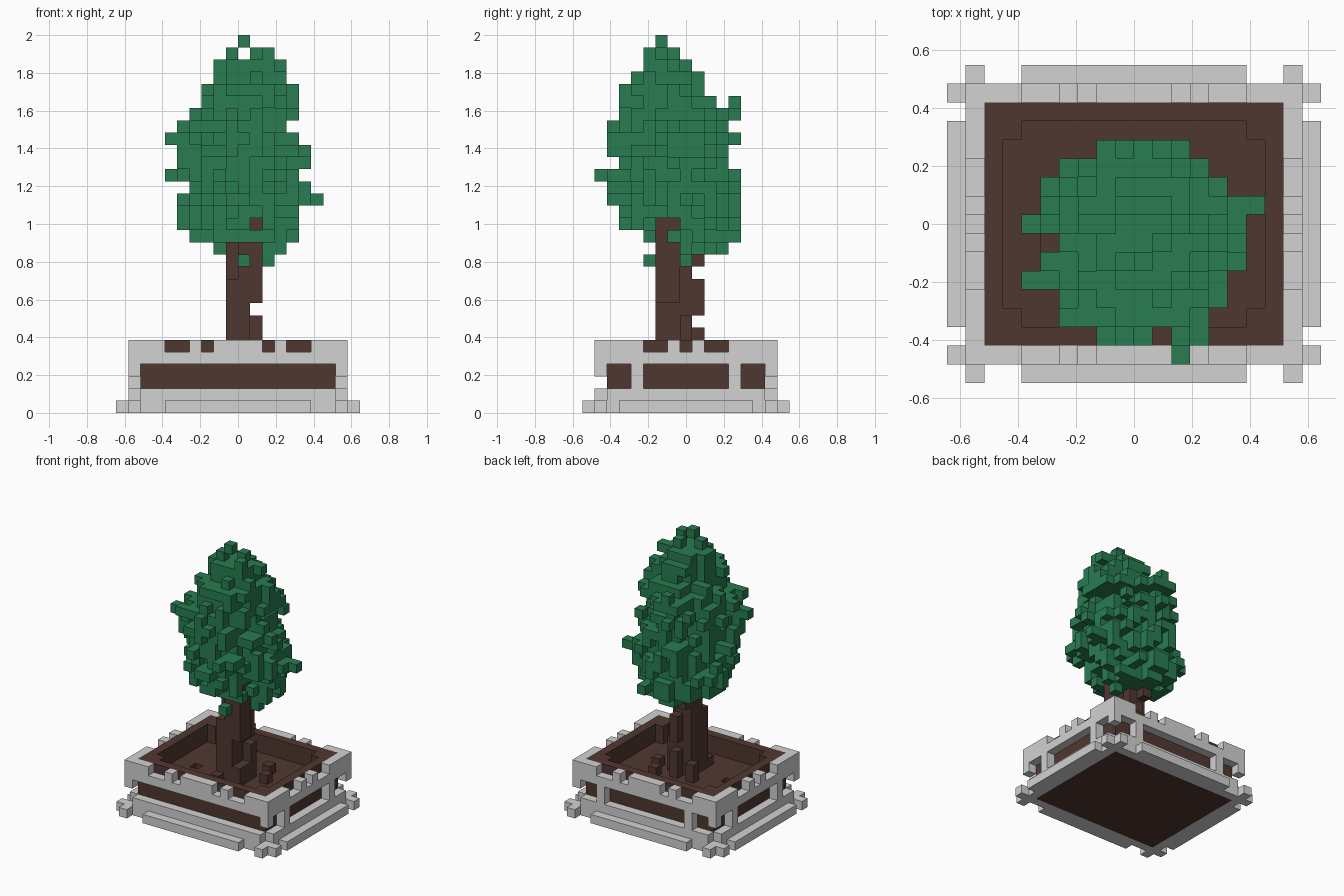
import bpy
import bmesh
import random
from itertools import product
from mathutils import Vector

random.seed(5)
UNIT = 2 / 31                      # edge of one block
NX, NY = 20, 17                    # blocks across the whole planter

if "Cube" in bpy.data.objects:
    bpy.data.objects.remove(bpy.data.objects["Cube"], do_unlink=True)


def material(name, rgb):
    mat = bpy.data.materials.new(name)
    mat.use_nodes = True
    mat.diffuse_color = (*rgb, 1)
    mat.node_tree.nodes["Principled BSDF"].inputs["Base Color"].default_value = (*rgb, 1)
    return mat


def box(xs, ys, zs):
    """Block cells in inclusive ranges."""
    return set(product(*(range(a, b + 1) for a, b in (xs, ys, zs))))


def mirrored(cells):
    """Cells repeated across both planter axes."""
    return {(x, y, k) for i, j, k in cells
            for x in (i, NX - 1 - i) for y in (j, NY - 1 - j)}


def build(name, cells, mat):
    """One mesh made of the exposed sides of all the cells."""
    bm = bmesh.new()
    corners = {}

    def vert(p):
        if p not in corners:
            x, y, z = p
            corners[p] = bm.verts.new(Vector((x - NX / 2, y - NY / 2, z)) * UNIT)
        return corners[p]

    for cell in sorted(cells):
        for axis, side in product(range(3), (0, 1)):
            beside = list(cell)
            beside[axis] += 2 * side - 1
            if tuple(beside) in cells:
                continue
            u, v = (axis + 1) % 3, (axis + 2) % 3
            ring = []
            for du, dv in ((0, 0), (1, 0), (1, 1), (0, 1)):
                p = list(cell)
                p[axis] += side
                p[u] += du
                p[v] += dv
                ring.append(vert(tuple(p)))
            bm.faces.new(ring if side else ring[::-1])
    mesh = bpy.data.meshes.new(name)
    bm.to_mesh(mesh)
    bm.free()
    mesh.materials.append(mat)
    obj = bpy.data.objects.new(name, mesh)
    bpy.context.collection.objects.link(obj)


stone = material("grey stone", (0.645, 0.645, 0.645))
earth = material("brown earth", (0.081, 0.039, 0.03))
leaf = material("leaf green", (0.021, 0.2, 0.082))


# Stone frame: a hollow ring with open windows
def frame(low, high):
    return box((1, 18), (1, 15), (low, high)) - box((2, 17), (2, 14), (low, high))


build("planter_base", frame(0, 1) - mirrored({(1, 1, 1)}), stone)

step = mirrored({(0, 1, 0), (1, 0, 0)})
step |= mirrored(box((4, 15), (0, 0), (0, 0)) | box((0, 0), (3, 13), (0, 0)))
build("planter_steps", step, stone)

# Posts on the sides and back
posts = mirrored(box((1, 1), (4, 4), (2, 3)))
posts |= {(i, 15, k) for i in (4, 15) for k in (2, 3)}
build("planter_posts", posts, stone)

# Notched rim with hanging corners
notches = mirrored({(i, 1, 5) for i in (4, 5, 7)} | {(1, j, 5) for j in (5, 6, 8)})
build("planter_rim", (frame(4, 5) - notches) | mirrored({(1, 1, 3)}), stone)

# Earth bed with a stepped hollow
bed = box((2, 17), (2, 14), (0, 5))
bed -= box((3, 16), (4, 12), (4, 5)) | box((4, 15), (3, 13), (4, 5)) | {(5, 7, 3)}
build("earth_bed", bed, earth)

# Trunk with side limbs
trunk = box((9, 10), (6, 8), (4, 13)) | box((11, 11), (6, 7), (9, 13))
trunk |= box((11, 11), (6, 6), (14, 15)) | {(11, 7, 15)}
trunk |= box((11, 11), (8, 8), (4, 7)) | box((11, 11), (6, 7), (4, 5))
trunk |= box((10, 10), (9, 9), (4, 6)) | box((10, 10), (9, 9), (8, 10)) | {(9, 9, 12)}
trunk -= box((9, 9), (6, 6), (11, 13))
build("trunk", trunk, earth)
roots = {(12, 10, 4), (13, 8, 4), (8, 9, 4), (8, 9, 5), (9, 5, 4)}
build("roots", roots, earth)

# Crown: each layer is an oval with a ragged edge (x range, y range), bottom up
layers = [
    (8, 13, 7, 11), (6, 14, 5, 12), (5, 14, 3, 12), (5, 14, 3, 12),
    (5, 15, 2, 12), (6, 15, 2, 12), (5, 14, 2, 12), (5, 15, 3, 11),
    (5, 15, 2, 11), (5, 14, 2, 12), (5, 13, 2, 11), (6, 14, 3, 12),
    (7, 14, 3, 10), (7, 14, 3, 9), (8, 13, 4, 9), (8, 13, 5, 8),
]
crown = box((9, 11), (5, 5), (14, 14))
for k, (x0, x1, y0, y1) in enumerate(layers, 13):
    cx, cy = (x0 + x1) / 2, (y0 + y1) / 2
    reach = 2 if y1 - y0 > 6 else 1
    for i, j, _ in box((x0, x1), (y0, y1), (k, k)):
        d = ((i - cx) / (x1 - x0 + 1)) ** 2 + ((j - cy) / (y1 - y0 + 1)) ** 2
        # Leaves thin out steadily towards the edge
        if 4 * d < 0.4 + 0.65 * random.random():
            crown.add((i, j, k))
    # One twig reaches the limit of the layer on each side
    for end, centre in ((x0, cx), (x1, cx)):
        j = round(cy) + random.randint(-reach, reach)
        crown |= box(sorted((end, round(centre))), (j, j), (k, k))
    for end, centre in ((y0, cy), (y1, cy)):
        i = round(cx) + random.randint(-reach, reach)
        crown |= box((i, i), sorted((end, round(centre))), (k, k))

# Clear the leaves in front of the bare upper limb
crown -= box((11, 11), (0, 5), (15, 15)) | box((12, 16), (6, 6), (13, 15))
crown -= box((12, 16), (7, 7), (15, 15)) | trunk

# Long single twigs, hanging leaves and the tip
crown |= box((4, 6), (5, 5), (22, 22)) | box((4, 6), (8, 8), (19, 19))
crown |= box((14, 16), (9, 9), (17, 17)) | box((12, 13), (2, 3), (19, 19))
crown |= box((9, 9), (12, 12), (24, 25))
crown |= {(12, 1, 19), (10, 5, 12), (12, 8, 12), (12, 8, 13), (10, 6, 30), (10, 6, 28)}
crown |= {(9, 6, 29), (11, 7, 29), (12, 5, 29)}
build("crown", crown, leaf)
